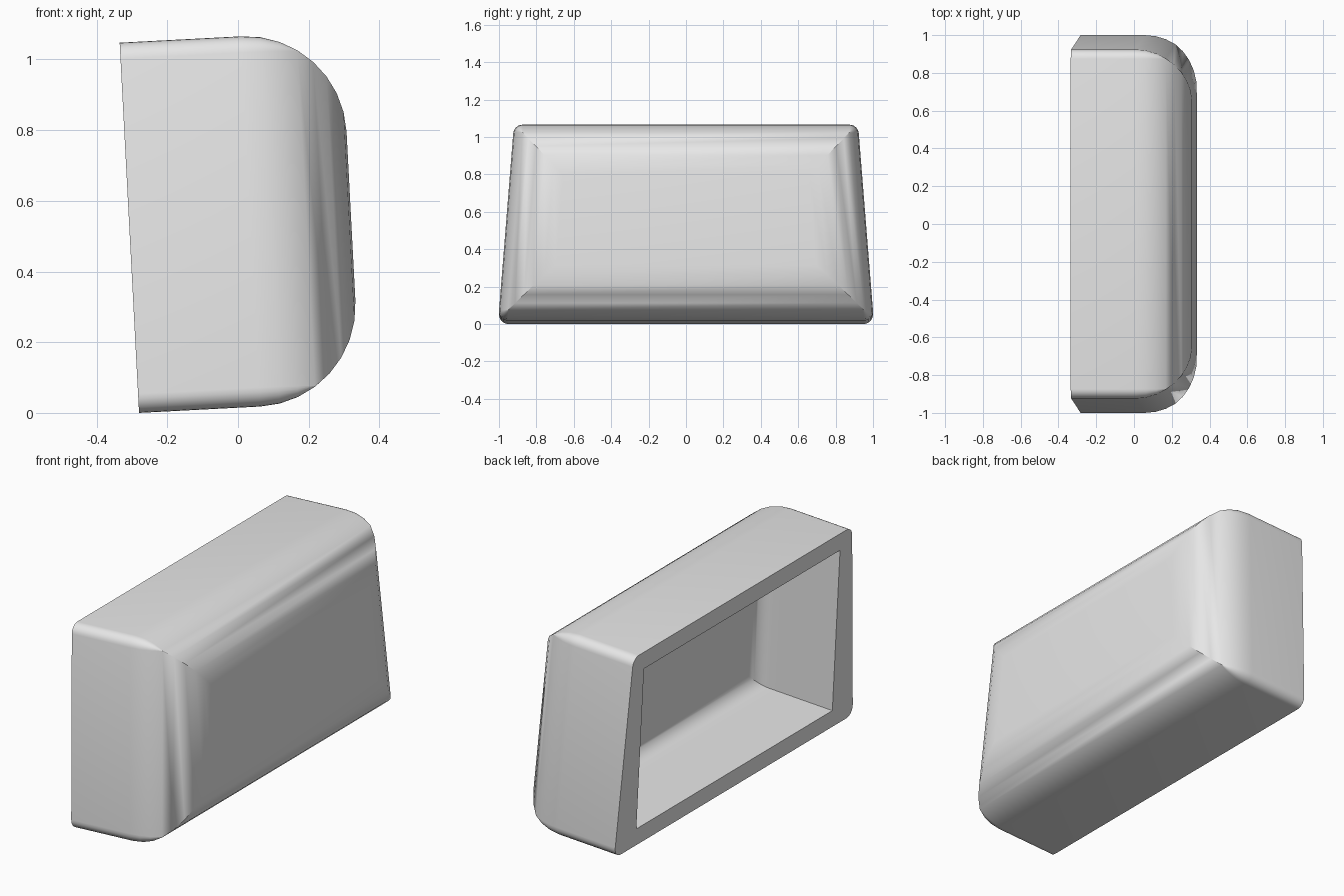
import bpy, bmesh, math
from math import sin, cos, pi, radians

cube = bpy.data.objects.get("Cube")
if cube:
    bpy.data.objects.remove(cube, do_unlink=True)

TILT = radians(3)        # whole shell leans slightly back
HEIGHT, DEPTH = 1.049, 0.628
CORNER_STEPS, ROUND_STEPS = 6, 8


def ring(bm, depth, inset, half, taper, low, high, radius):
    """Trapezoid outline at a depth, inset evenly, with filleted corners."""
    r = max(radius - inset, 0.0)
    lean = math.atan(taper)

    def width(h):
        return half - taper * (h - low) - (inset + r) / cos(lean)

    bottom, top = low + inset + r, high - inset - r
    right = []
    for h, start, end in ((bottom, -pi / 2, lean), (top, lean, pi / 2)):
        for k in range(CORNER_STEPS + 1):
            a = start + (end - start) * k / CORNER_STEPS
            right.append((width(h) + r * cos(a), h + r * sin(a)))
    outline = right + [(-y, h) for y, h in reversed(right)]
    return [bm.verts.new((-0.28 + depth * cos(TILT) - h * sin(TILT), y,
                          depth * sin(TILT) + h * cos(TILT)))
            for y, h in outline]


def rounded_box(bm, depth, rounding, **shape):
    """Rings from the open back to the rounded front."""
    rings = [ring(bm, 0, 0, **shape)]
    for k in range(ROUND_STEPS + 1):
        t = pi / 2 * k / ROUND_STEPS
        rings.append(ring(bm, depth - rounding * (1 - sin(t)),
                          rounding * (1 - cos(t)), **shape))
    return rings


# Outer skin and inner pocket, joined through the flat back rim
bm = bmesh.new()
outer = rounded_box(bm, DEPTH, 0.285, half=1.004, taper=0.08,
                    low=0, high=HEIGHT, radius=0.05)
pocket = rounded_box(bm, 0.45, 0.08, half=0.825, taper=0,
                     low=0.09, high=0.957, radius=0)
rings = pocket[::-1] + outer
for a, b in zip(rings, rings[1:]):
    for i in range(len(a)):
        j = (i + 1) % len(a)
        bm.faces.new((a[i], a[j], b[j], b[i]))
bm.faces.new(rings[0])
bm.faces.new(rings[-1])
bmesh.ops.remove_doubles(bm, verts=bm.verts[:], dist=0.0001)
bmesh.ops.recalc_face_normals(bm, faces=bm.faces[:])

mesh = bpy.data.meshes.new("hollow_shell")
bm.to_mesh(mesh)
bm.free()
shell = bpy.data.objects.new("hollow_shell", mesh)
bpy.context.collection.objects.link(shell)

# Plain grey
grey = bpy.data.materials.new("light_grey")
grey.use_nodes = True
grey.diffuse_color = (0.8, 0.8, 0.8, 1)
grey.node_tree.nodes["Principled BSDF"].inputs["Base Color"].default_value = (0.8, 0.8, 0.8, 1)
mesh.materials.append(grey)

bpy.ops.object.select_all(action="DESELECT")
shell.select_set(True)
bpy.context.view_layer.objects.active = shell
bpy.ops.object.shade_smooth_by_angle(angle=radians(30))
